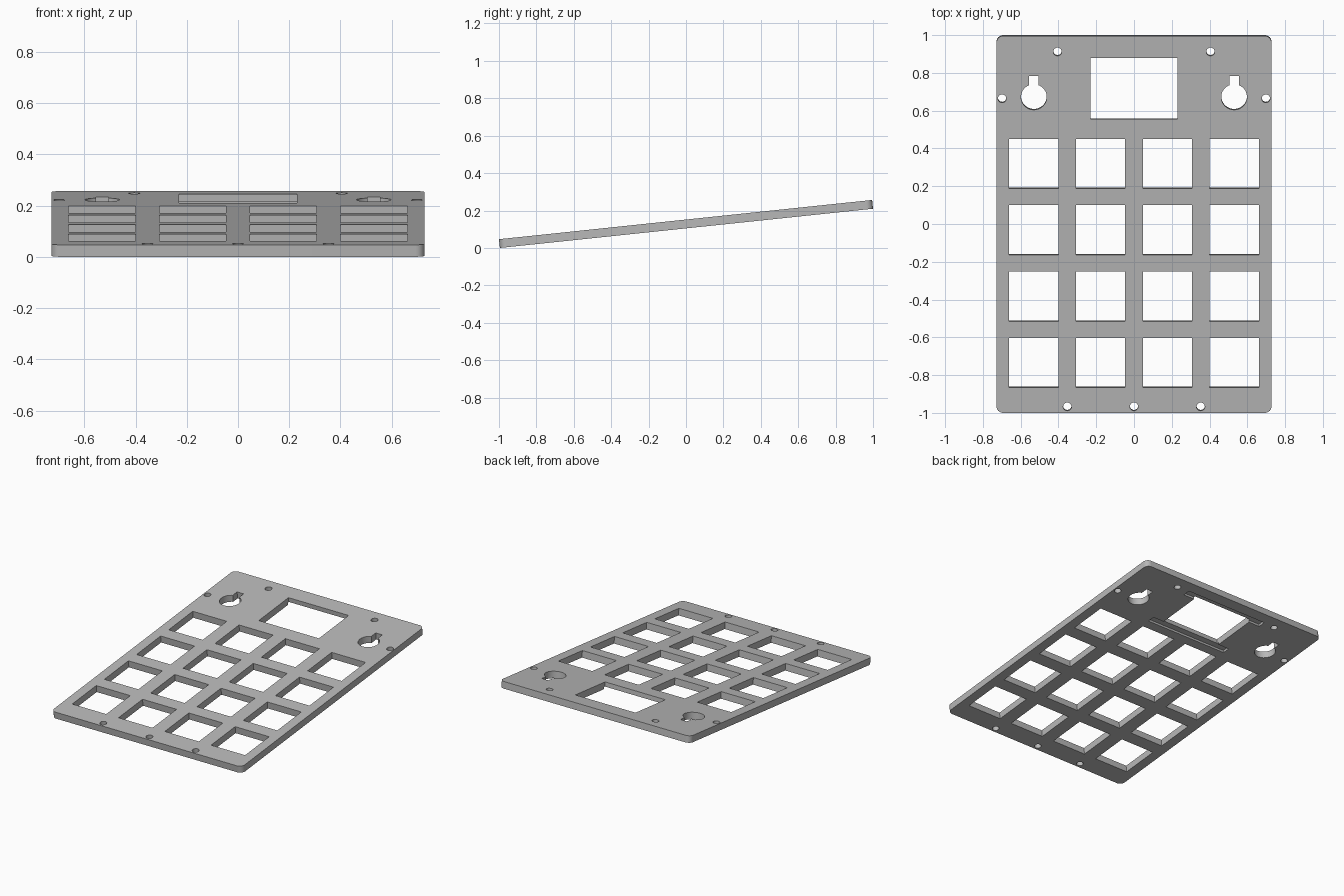
import bpy, bmesh, math
from mathutils import Matrix

if "Cube" in bpy.data.objects:
    bpy.data.objects.remove(bpy.data.objects["Cube"], do_unlink=True)

TILT = math.radians(6)
S, C = math.sin(TILT), math.cos(TILT)
THICK = 0.047
LENGTH = (2 - THICK * S) / C
HALF_W = 0.728


def along(y):
    """Distance along the plate for a world y on its top face."""
    return (y + THICK * S / 2) / C


def arc(cx, cy, r, a0, a1, n):
    """Points on an arc, angles in degrees, both ends included."""
    angles = [math.radians(a0 + (a1 - a0) * i / n) for i in range(n + 1)]
    return [(cx + r * math.cos(a), cy + r * math.sin(a)) for a in angles]


def rect(x0, x1, y0, y1):
    return [(x0, y0), (x1, y0), (x1, y1), (x0, y1)]


def circle(x, y, r, n=32):
    return arc(x, y, r, 0, 360, n)[:-1]


def rounded_rect(hx, hy, r):
    corners = [(1, 1, 0), (-1, 1, 90), (-1, -1, 180), (1, -1, 270)]
    return [p for sx, sy, a in corners
            for p in arc(sx * (hx - r), sy * (hy - r), r, a, a + 90, 8)]


def keyhole(x, y, r, half_slot, top):
    a = math.degrees(math.acos(half_slot / r))
    return arc(x, y, r, 180 - a, 360 + a, 40) + [(x + half_slot, top), (x - half_slot, top)]


def prisms(name, outlines, z0, z1):
    """One object made of upright prisms over the given outlines."""
    bm = bmesh.new()
    for pts in outlines:
        face = bm.faces.new([bm.verts.new((x, y, z0)) for x, y in pts])
        top = bmesh.ops.extrude_face_region(bm, geom=[face])["geom"]
        verts = [g for g in top if isinstance(g, bmesh.types.BMVert)]
        bmesh.ops.translate(bm, verts=verts, vec=(0, 0, z1 - z0))
    bmesh.ops.recalc_face_normals(bm, faces=bm.faces[:])
    mesh = bpy.data.meshes.new(name)
    bm.to_mesh(mesh)
    bm.free()
    obj = bpy.data.objects.new(name, mesh)
    bpy.context.collection.objects.link(obj)
    return obj


# Plate blank
plate = prisms("keypad_plate", [rounded_rect(HALF_W, LENGTH / 2, 0.035)], 0, THICK)

# Key openings, four by four
holes = []
for cx in (-0.531, -0.177, 0.177, 0.531):
    for cy in (0.319, -0.032, -0.384, -0.735):
        v = along(cy)
        holes.append(rect(cx - 0.13, cx + 0.13, v - 0.132, v + 0.132))

# Screen opening
SCREEN_FRONT, SCREEN_BACK = along(0.555), along(0.88)
holes.append(rect(-0.23, 0.23, SCREEN_FRONT, SCREEN_BACK))

# Keyholes and screw holes
for side in (-1, 1):
    holes.append(keyhole(side * 0.53, along(0.672), 0.068, 0.025, along(0.783)))
    for x, y in ((0.405, 0.912), (0.698, 0.664), (0.353, -0.967)):
        holes.append(circle(side * x, along(y), 0.022))
holes.append(circle(0, along(-0.967), 0.022))

# Shallow grooves under the front and back rims of the screen opening
grooves = [rect(-0.315, 0.315, SCREEN_FRONT - 0.04, SCREEN_FRONT + 0.01),
           rect(-0.315, 0.315, SCREEN_BACK - 0.01, SCREEN_BACK + 0.04)]

cutters = [prisms("opening_cutter", holes, -0.1, 0.15),
           prisms("groove_cutter", grooves, -0.1, 0.016)]
for cutter in cutters:
    cutter.hide_render = True
    mod = plate.modifiers.new(cutter.name, "BOOLEAN")
    mod.operation = "DIFFERENCE"
    mod.solver = "EXACT"
    mod.object = cutter

# Bake the cuts and drop the cutters
bpy.context.view_layer.update()
baked = bpy.data.meshes.new_from_object(
    plate.evaluated_get(bpy.context.evaluated_depsgraph_get()))
plate.modifiers.clear()
plate.data = baked
for cutter in cutters:
    bpy.data.objects.remove(cutter, do_unlink=True)

# Tilt the plate and rest its front edge on the ground
plate.data.transform(Matrix.Translation((0, THICK * S / 2, LENGTH / 2 * S))
                     @ Matrix.Rotation(TILT, 4, "X"))

# Plain grey material
grey = bpy.data.materials.new("plain grey")
grey.use_nodes = True
color = (0.48, 0.48, 0.48, 1)
grey.diffuse_color = color
grey.node_tree.nodes["Principled BSDF"].inputs["Base Color"].default_value = color
plate.data.materials.clear()
plate.data.materials.append(grey)

# Smooth round walls, sharp rims
bpy.ops.object.select_all(action="DESELECT")
plate.select_set(True)
bpy.context.view_layer.objects.active = plate
bpy.ops.object.shade_smooth_by_angle(angle=math.radians(30))
